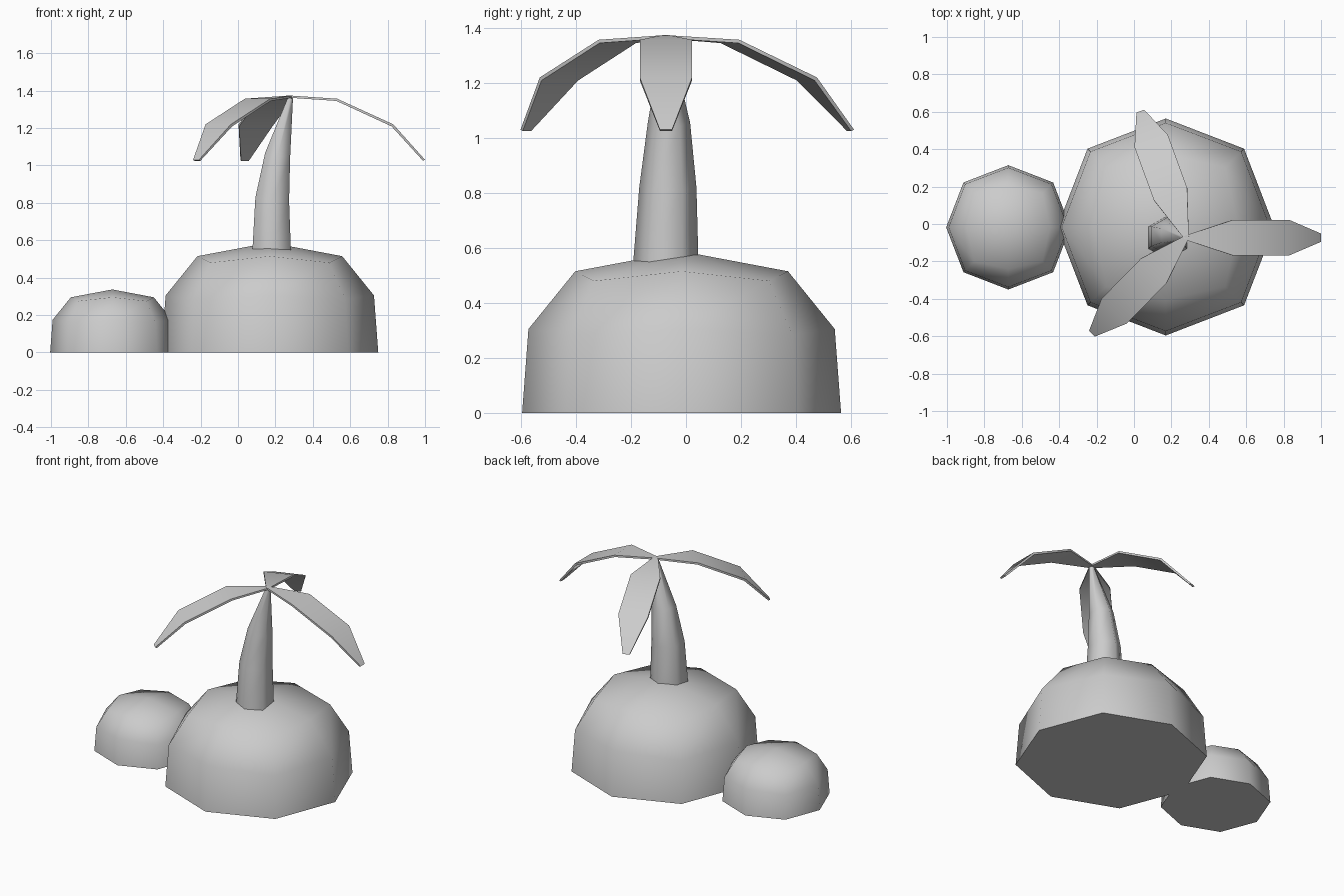
import bpy
import math
from mathutils import Vector

if "Cube" in bpy.data.objects:
    bpy.data.objects.remove(bpy.data.objects["Cube"])


def make_object(name, verts, faces, angle):
    mesh = bpy.data.meshes.new(name)
    mesh.from_pydata([tuple(v) for v in verts], [], faces)
    obj = bpy.data.objects.new(name, mesh)
    bpy.context.collection.objects.link(obj)
    bpy.ops.object.select_all(action='DESELECT')
    obj.select_set(True)
    bpy.context.view_layer.objects.active = obj
    bpy.ops.object.shade_smooth_by_angle(angle=math.radians(angle))
    return obj


def bridge(rings, n):
    return [(r * n + i, r * n + (i + 1) % n, (r + 1) * n + (i + 1) % n, (r + 1) * n + i)
            for r in range(rings - 1) for i in range(n)]


# Eight-sided domed mound, capped by four quads
def mound(name, center, s):
    # (axis radius, axis height), (diagonal radius, diagonal height)
    profile = [((0.58, 0), (0.592, 0)),
               ((0.557, 0.305), (0.57, 0.285)),
               ((0.387, 0.515), (0.45, 0.48))]
    verts = []
    for ring in profile:
        for i in range(8):
            r, z = ring[i % 2]
            a = i * math.pi / 4
            verts.append((center[0] + s * r * math.cos(a),
                          center[1] + s * r * math.sin(a), s * z))
    verts.append((center[0], center[1], s * 0.588))
    faces = bridge(3, 8)
    faces += [(24, 16 + i, 17 + i, 16 + (i + 2) % 8) for i in (0, 2, 4, 6)]
    faces.append(tuple(reversed(range(8))))
    make_object(name, verts, faces, 60)


mound("large_mound", (0.17, -0.016), 1.0)
mound("small_mound", (-0.672, -0.018), 0.573)

# Leaning six-sided trunk: x, y, z, radius, tilt
trunk_path = [(0.18, -0.073, 0.50, 0.118, 0.0),
              (0.18, -0.073, 0.56, 0.118, 0.0),
              (0.183, -0.066, 0.82, 0.104, 0.1),
              (0.212, -0.062, 1.055, 0.077, 0.2),
              (0.28, -0.073, 1.36, 0.016, 0.2)]
verts = []
for x, y, z, r, tilt in trunk_path:
    for i in range(6):
        a = math.pi / 6 + i * math.pi / 3
        dx = r * math.cos(a)
        verts.append((x + dx, y + r * math.sin(a), z - dx * tilt))
n_rings = len(trunk_path)
faces = bridge(n_rings, 6) + [tuple(reversed(range(6))),
                              tuple(range(6 * n_rings - 6, 6 * n_rings))]
make_object("trunk", verts, faces, 65)

# Three drooping leaves: distance out, height, half width
leaf_path = [(-0.005, 1.374, 0.012), (0.25, 1.357, 0.095),
             (0.55, 1.22, 0.095), (0.72, 1.03, 0.022)]
# inward offsets for the underside
under = [(0.0, -0.012), (-0.004, -0.012), (-0.009, -0.011), (-0.011, -0.005)]


def leaf(name, degrees):
    a = math.radians(degrees)
    out = Vector((math.cos(a), math.sin(a), 0))
    side = Vector((-math.sin(a), math.cos(a), 0))
    root = Vector((0.28, -0.073, 0))
    verts = []
    for (u, z, w), (du, dz) in zip(leaf_path, under):
        for s, d, e in ((-1, 0, 0), (1, 0, 0), (1, du, dz), (-1, du, dz)):
            verts.append(root + out * (u + d) + side * (w * s) + Vector((0, 0, z + e)))
    faces = [tuple(reversed(f)) for f in bridge(4, 4)]
    faces += [(0, 1, 2, 3), (15, 14, 13, 12)]
    make_object(name, verts, faces, 50)


for label, deg in (("right", 0), ("back", 110), ("front", 225.5)):
    leaf("leaf_" + label, deg)

# Consistent outward normals
bpy.ops.object.select_all(action='SELECT')
bpy.ops.object.mode_set(mode='EDIT')
bpy.ops.mesh.select_all(action='SELECT')
bpy.ops.mesh.normals_make_consistent(inside=False)
bpy.ops.object.mode_set(mode='OBJECT')
